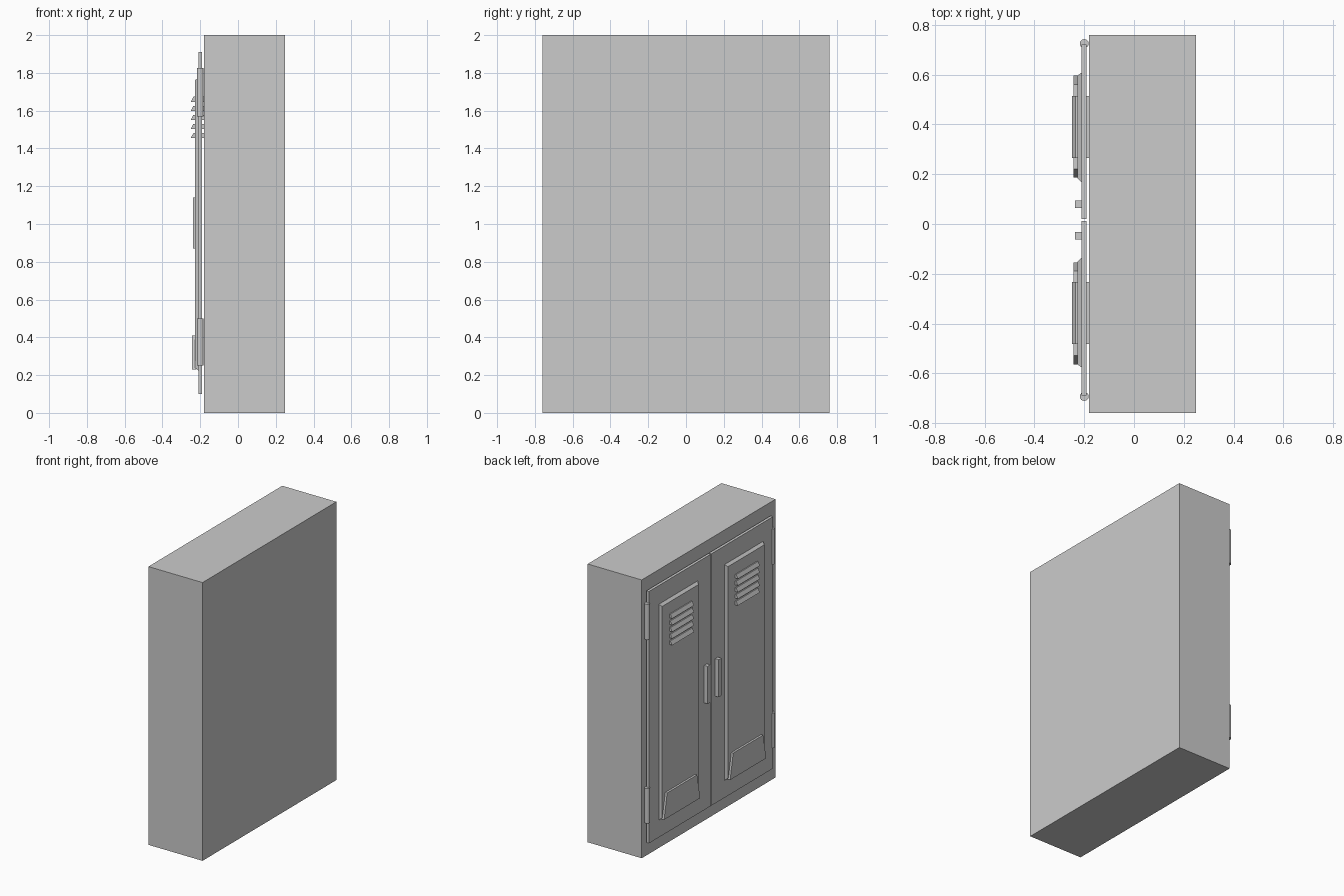
import bpy, bmesh

if "Cube" in bpy.data.objects:
    bpy.data.objects.remove(bpy.data.objects["Cube"])

MID = 0.016  # y of the gap between the two doors


def mesh_object(name, bm):
    bmesh.ops.recalc_face_normals(bm, faces=bm.faces)
    me = bpy.data.meshes.new(name)
    bm.to_mesh(me)
    bm.free()
    ob = bpy.data.objects.new(name, me)
    bpy.context.collection.objects.link(ob)
    return ob


def loft(name, a, b):
    """Solid between two matching loops of points."""
    bm = bmesh.new()
    va = [bm.verts.new(p) for p in a]
    vb = [bm.verts.new(p) for p in b]
    bm.faces.new(va)
    bm.faces.new(vb)
    n = len(a)
    for i in range(n):
        j = (i + 1) % n
        bm.faces.new((va[i], va[j], vb[j], vb[i]))
    return mesh_object(name, bm)


def rect(x, y0, y1, z0, z1):
    return [(x, y0, z0), (x, y1, z0), (x, y1, z1), (x, y0, z1)]


def box(name, x0, x1, y0, y1, z0, z1):
    return loft(name, rect(x0, y0, y1, z0, z1), rect(x1, y0, y1, z0, z1))


# cabinet body
box("cabinet_body", -0.18, 0.25, -0.76, 0.76, 0, 2)

for side, s in (("left", 1), ("right", -1)):
    def Y(d):
        return MID + s * d

    # door slab
    box(side + "_door", -0.21, -0.19, Y(0.004), Y(0.705), 0.10, 1.91)

    # raised panel with sloped border
    loft(side + "_door_panel", rect(-0.205, Y(0.146), Y(0.596), 0.22, 1.78),
         rect(-0.228, Y(0.168), Y(0.58), 0.24, 1.76))

    # ventilation louvres
    for i in range(5):
        z = 1.455 + i * 0.048
        prof = [(-0.178, z), (-0.25, z), (-0.236, z + 0.027), (-0.178, z + 0.027)]
        loft(f"{side}_louvre_{i + 1}", [(x, Y(0.249), h) for x, h in prof],
             [(x, Y(0.498), h) for x, h in prof])

    # trapezoid pocket at the foot of the panel
    outline = [(0.170, 0.23), (0.580, 0.23), (0.545, 0.41), (0.205, 0.41)]
    loft(side + "_pocket", [(-0.22, Y(d), z) for d, z in outline],
         [(-0.243, Y(d), z) for d, z in outline])

    # pull handle
    box(side + "_handle", -0.238, -0.205, Y(0.048), Y(0.078), 0.87, 1.14)

    # hinge barrels
    for part, z0, z1 in (("lower", 0.25, 0.50), ("upper", 1.57, 1.825)):
        bpy.ops.mesh.primitive_cylinder_add(
            vertices=16, radius=0.018, depth=z1 - z0,
            location=(-0.2, Y(0.709), (z0 + z1) / 2))
        bpy.context.object.name = f"{side}_{part}_hinge"
        bpy.ops.object.shade_smooth_by_angle()
